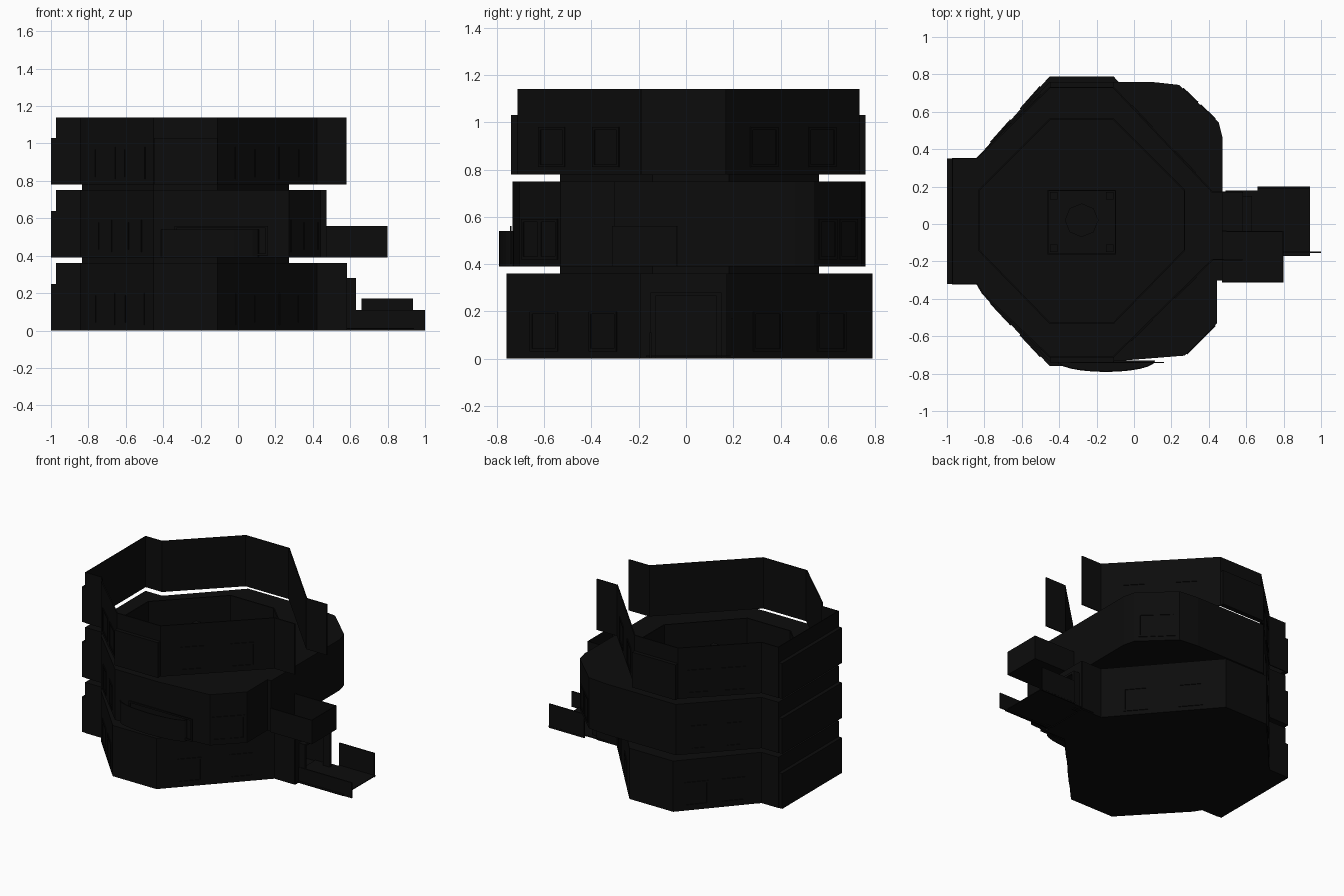
import bpy, bmesh, math
from mathutils import Vector

if "Cube" in bpy.data.objects:
    bpy.data.objects.remove(bpy.data.objects["Cube"])

BLACK = bpy.data.materials.new("near black")
BLACK.diffuse_color = (0.0037, 0.0037, 0.0037, 1)
BLACK.use_nodes = True
BLACK.node_tree.nodes["Principled BSDF"].inputs["Base Color"].default_value = BLACK.diffuse_color


def finish(name, bm, thick=0.0):
    me = bpy.data.meshes.new(name)
    bm.to_mesh(me)
    bm.free()
    me.materials.append(BLACK)
    ob = bpy.data.objects.new(name, me)
    bpy.context.collection.objects.link(ob)
    if thick:
        m = ob.modifiers.new("thickness", 'SOLIDIFY')
        m.thickness = thick
        m.offset = 0
    return ob


def walls(name, pts, z0, z1, closed=False, thick=0.008):
    """Thin upright wall along a plan outline."""
    bm = bmesh.new()
    lo = [bm.verts.new((x, y, z0)) for x, y in pts]
    hi = [bm.verts.new((x, y, z1)) for x, y in pts]
    n = len(pts)
    for i in range(n if closed else n - 1):
        j = (i + 1) % n
        bm.faces.new((lo[i], lo[j], hi[j], hi[i]))
    return finish(name, bm, thick)


def slab(name, pts, z, hole=None, thick=0.006):
    """Flat floor or ceiling, optionally with an opening."""
    bm = bmesh.new()
    edges = []
    for loop in ([pts, hole] if hole else [pts]):
        vs = [bm.verts.new((x, y, z)) for x, y in loop]
        edges += [bm.edges.new((vs[i], vs[(i + 1) % len(vs)])) for i in range(len(vs))]
    bmesh.ops.triangle_fill(bm, edges=edges, use_beauty=True, normal=(0, 0, 1))
    return finish(name, bm, thick)


def box(name, x0, x1, y0, y1, z0, z1):
    bm = bmesh.new()
    bmesh.ops.create_cube(bm, size=1)
    for v in bm.verts:
        v.co = Vector(((x0 + x1) / 2 + v.co.x * (x1 - x0),
                       (y0 + y1) / 2 + v.co.y * (y1 - y0),
                       (z0 + z1) / 2 + v.co.z * (z1 - z0)))
    return finish(name, bm)


def window(name, a, b, t, w, z0, z1):
    """Raised frame on the wall from a to b, centred at fraction t."""
    a, b = Vector(a), Vector(b)
    d = (b - a).normalized()
    out = Vector((d.y, -d.x)) * 0.006
    c = a.lerp(b, t) + out
    bm = bmesh.new()
    def ring(h, e):
        return [bm.verts.new((*(c + d * s * (w / 2 - e)), z))
                for s, z in ((-1, z0 + e), (1, z0 + e), (1, z1 - e), (-1, z1 - e))]
    o, i = ring(0, 0), ring(0, 0.012)
    for k in range(4):
        j = (k + 1) % 4
        bm.faces.new((o[k], o[j], i[j], i[k]))
    finish(name, bm, 0.006)


def plan(yf, yb):
    """Ground and top storey outline, open on the right (counter-clockwise)."""
    return [(0.58, 0.17), (0.42, 0.17), (-0.11, yb), (-0.45, yb), (-0.81, 0.38), (-0.84, 0.35),
            (-0.97, 0.35), (-0.97, -0.32), (-0.84, -0.32), (-0.81, -0.37),
            (-0.45, yf), (-0.11, yf), (0.42, -0.19), (0.58, -0.19)]


middle = [(0.47, -0.30), (0.47, 0.46), (0.45, 0.54), (0.24, 0.74), (0.10, 0.755), (-0.45, 0.755),
          (-0.81, 0.38), (-0.84, 0.35), (-0.97, 0.35), (-0.97, -0.32), (-0.84, -0.32), (-0.81, -0.37),
          (-0.45, -0.73), (-0.11, -0.73), (0.27, -0.70), (0.44, -0.53), (0.44, -0.30)]
core = [(-0.45, 0.56), (-0.11, 0.56), (0.27, 0.18), (0.27, -0.14),
        (-0.11, -0.53), (-0.45, -0.53), (-0.83, -0.14), (-0.83, 0.18)]
well = [(-0.46, -0.16), (-0.10, -0.16), (-0.10, 0.18), (-0.46, 0.18)]
ground, top = plan(-0.755, 0.785), plan(-0.71, 0.73)

# storey walls
walls("ground_walls", ground, 0, 0.36)
walls("middle_walls", middle, 0.39, 0.75, True)
walls("top_walls", top, 0.78, 1.14)

# floors and ceilings
slab("ground_floor", ground, 0.003)
slab("ground_ceiling", ground, 0.357, core)
slab("middle_floor", middle, 0.393, core)
slab("middle_ceiling", middle, 0.747, core)
slab("core_landing", core, 0.393, well)

# inner octagonal hall
walls("core_walls", core, 0, 0.78, True)
for x in (-0.43, -0.13):
    for y in (-0.13, 0.15):
        box("hall_column", x - 0.02, x + 0.02, y - 0.02, y + 0.02, 0, 0.75)
walls("landing_rail", well, 0.39, 0.46, True)

# basin in the middle of the hall
bm = bmesh.new()
bmesh.ops.create_cone(bm, cap_ends=True, segments=8, radius1=0.05, radius2=0.09, depth=0.05)
bmesh.ops.translate(bm, verts=bm.verts, vec=(-0.28, 0.02, 0.075))
finish("basin", bm)
box("basin_foot", -0.31, -0.25, -0.01, 0.05, 0, 0.05)

# projecting lower panels
for z in (0, 0.39, 0.78):
    box("left_panel", -1.0, -0.97, -0.32, 0.35, z, z + 0.25)
box("top_front_panel", -0.45, -0.11, -0.74, -0.71, 0.78, 1.03)
box("top_back_panel", -0.45, -0.11, 0.73, 0.76, 0.78, 1.03)

# windows on the long walls
for tag, pts, z in (("ground", ground, 0), ("top", top, 0.78)):
    for i in (1, 3, 9, 11):
        for t in (0.28, 0.72):
            window(tag + "_window", pts[i], pts[i + 1], t, 0.16, z + 0.03, z + 0.2)
for i in (2, 5, 11, 14):
    for t in (0.28, 0.72):
        window("middle_window", middle[i], middle[i + 1], t, 0.11, 0.42, 0.59)
window("middle_front_door", (-0.45, -0.735), (0.27, -0.735), 0.5, 0.5, 0.4, 0.56)

# bowed front balcony
bow = [(-0.15 + 0.26 * math.sin(a), -0.73 - 0.058 * math.cos(a))
       for a in [math.radians(-90 + 15 * k) for k in range(13)]]
walls("bow_rail", bow, 0.39, 0.54, thick=0.006)
slab("bow_floor", bow, 0.393)

# right entrance: wall pieces and a projecting door surround
walls("entrance_wall_front", [(0.58, -0.19), (0.58, -0.13)], 0, 0.36)
walls("entrance_wall_back", [(0.58, 0.13), (0.58, 0.17)], 0, 0.36)
walls("entrance_lintel", [(0.58, -0.13), (0.58, 0.13)], 0.28, 0.36)
box("door_jamb_front", 0.58, 0.63, -0.15, -0.13, 0, 0.28)
box("door_jamb_back", 0.58, 0.63, 0.13, 0.15, 0, 0.28)
box("door_head", 0.58, 0.63, -0.15, 0.15, 0.265, 0.28)

# porch with low side walls
slab("porch_floor", [(0.49, -0.17), (0.94, -0.17), (0.94, 0.2), (0.66, 0.2), (0.66, 0.18), (0.49, 0.18)], 0.01)
walls("porch_back_wall", [(0.66, 0.195), (0.935, 0.195)], 0, 0.17)
walls("porch_front_wall", [(0.58, -0.15), (1.0, -0.15)], 0, 0.11)

# side balcony on the middle storey
bal = [(0.47, -0.31), (0.796, -0.31), (0.796, -0.04), (0.47, -0.04)]
walls("side_balcony_rail", bal, 0.39, 0.56)
slab("side_balcony_floor", bal, 0.393)
